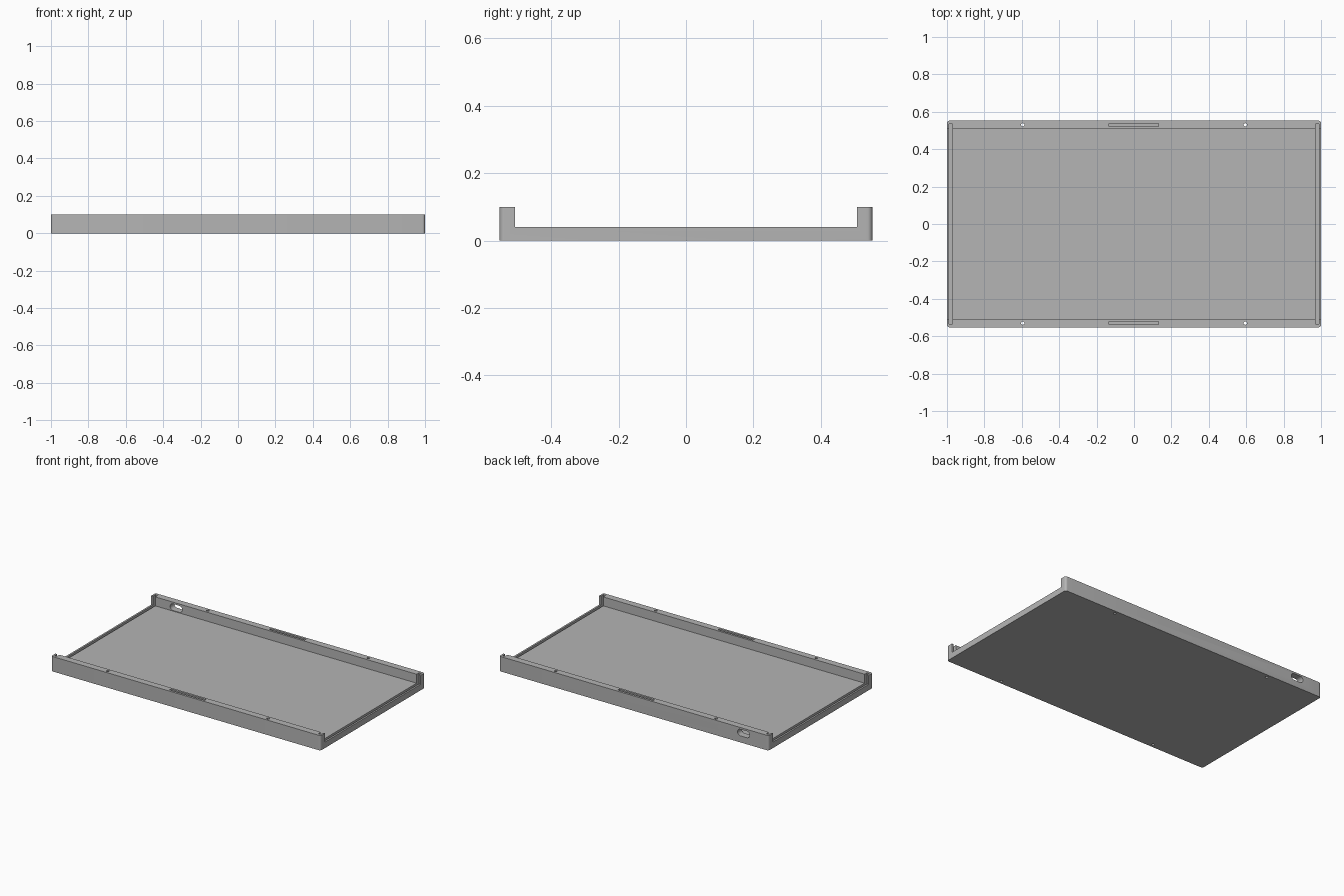
import bpy
import bmesh
import math
from mathutils import Matrix, Vector

cube = bpy.data.objects.get("Cube")
if cube:
    bpy.data.objects.remove(cube, do_unlink=True)

HALF_Y = 0.553      # half depth of the tray
HEIGHT = 0.10       # top of the side rails
FLOOR = 0.04        # top of the tray floor
RAIL_IN = 0.508     # inner face of the rails
RAIL_MID = 0.53     # centre line of the rails

grey = bpy.data.materials.new("plain grey")
grey.use_nodes = True
grey.diffuse_color = (0.46, 0.46, 0.46, 1)
grey.node_tree.nodes["Principled BSDF"].inputs["Base Color"].default_value = (0.46, 0.46, 0.46, 1)


def finish(name, bm):
    bmesh.ops.recalc_face_normals(bm, faces=bm.faces)
    mesh = bpy.data.meshes.new(name)
    bm.to_mesh(mesh)
    bm.free()
    mesh.materials.append(grey)
    obj = bpy.data.objects.new(name, mesh)
    bpy.context.collection.objects.link(obj)
    return obj


def block(name, low, high, radius=0.0, axis=2, segments=6):
    """Box between two corners, with the edges along one axis rounded."""
    low, high = Vector(low), Vector(high)
    bm = bmesh.new()
    place = Matrix.Translation((low + high) / 2) @ Matrix.Diagonal((*(high - low), 1))
    bmesh.ops.create_cube(bm, size=1, matrix=place)
    if radius:
        edges = [e for e in bm.edges
                 if abs((e.verts[0].co - e.verts[1].co).normalized()[axis]) > 0.9]
        bmesh.ops.bevel(bm, geom=edges, offset=radius, segments=segments,
                        profile=0.5, affect='EDGES')
    return finish(name, bm)


def drill(name, x, y, radius):
    bm = bmesh.new()
    bmesh.ops.create_cone(bm, cap_ends=True, segments=24, radius1=radius, radius2=radius,
                          depth=0.4, matrix=Matrix.Translation((x, y, 0.05)))
    return finish(name, bm)


# Tray body with rounded upright corners
tray = block("tray_body", (-1, -HALF_Y, 0), (1, HALF_Y, HEIGHT), 0.015)

# Open channel between the two rails
cutters = [block("channel_cutter", (-1.2, -RAIL_IN, FLOOR), (1.2, RAIL_IN, 0.3))]

for sx in (-1, 1):
    # End panel groove running across the floor and up into both rails
    xs = sorted((sx * 0.97, sx * 0.988))
    cutters.append(block("panel_groove_cutter", (xs[0], -0.535, 0.025), (xs[1], 0.535, 0.3)))
    for sy in (-1, 1):
        # Screw holes through the rails
        cutters.append(drill("screw_hole_cutter", sx * 0.595, sy * RAIL_MID, 0.009))

# Long shallow pocket on top of each rail
for sy in (-1, 1):
    y = sy * RAIL_MID
    cutters.append(block("rail_pocket_cutter", (-0.133, y - 0.008, 0.07), (0.13, y + 0.008, 0.3)))

# Oblong cable opening through the back rail
cutters.append(block("cable_opening_cutter", (-0.86, 0.45, 0.044), (-0.77, 0.7, 0.088),
                     0.0215, axis=1, segments=8))

bpy.ops.object.select_all(action='DESELECT')
bpy.context.view_layer.objects.active = tray
tray.select_set(True)
for cutter in cutters:
    cutter.hide_render = True
    mod = tray.modifiers.new("cut", 'BOOLEAN')
    mod.operation = 'DIFFERENCE'
    mod.solver = 'EXACT'
    mod.object = cutter
    bpy.ops.object.modifier_apply(modifier=mod.name)
    bpy.data.objects.remove(cutter, do_unlink=True)

bpy.ops.object.shade_smooth_by_angle(angle=math.radians(30))
